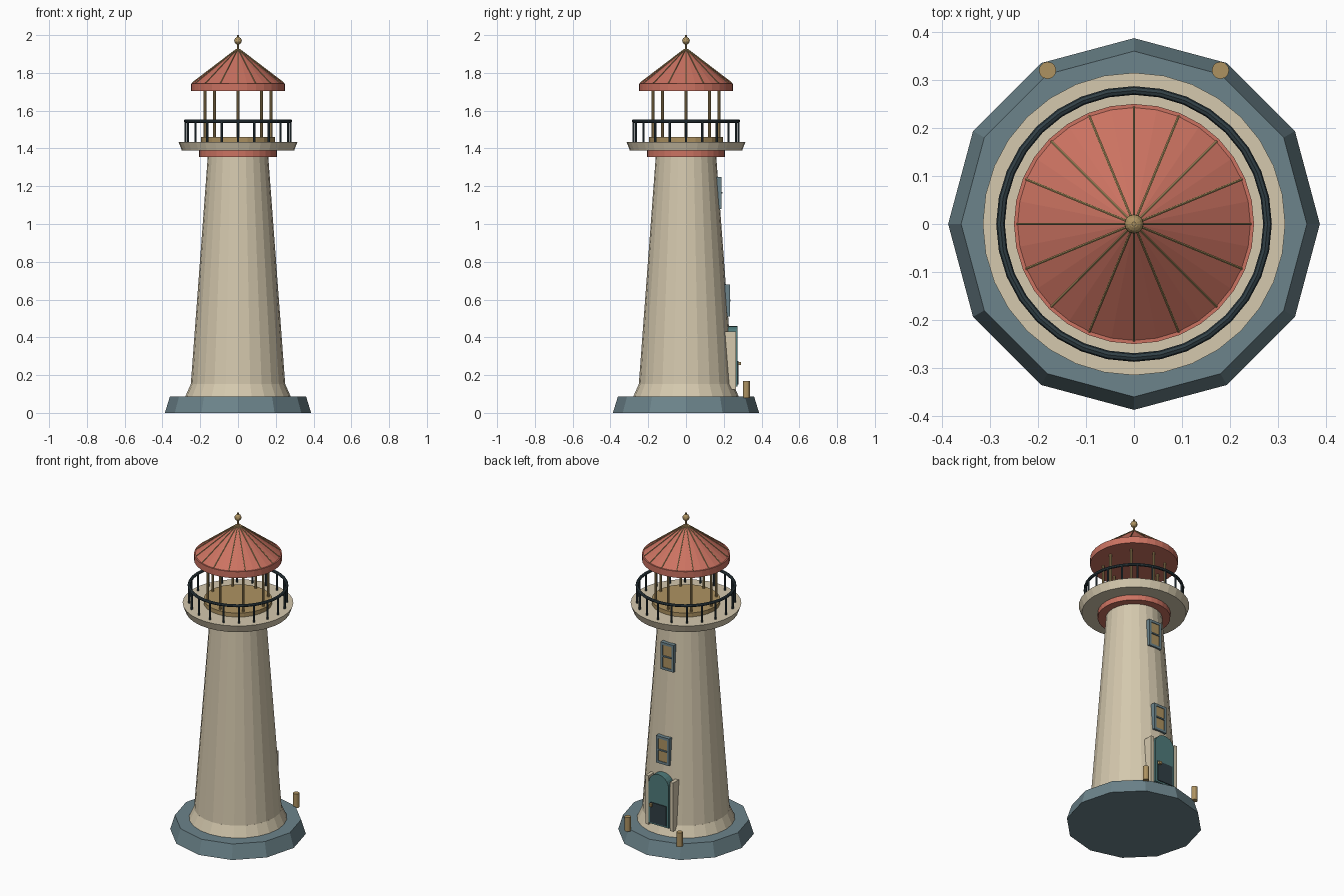
import bpy, bmesh
from math import sin, cos, pi
from mathutils import Vector

if "Cube" in bpy.data.objects:
    bpy.data.objects.remove(bpy.data.objects["Cube"])


def mat(name, rgb):
    m = bpy.data.materials.new(name)
    m.diffuse_color = (*rgb, 1)
    m.use_nodes = True
    m.node_tree.nodes["Principled BSDF"].inputs["Base Color"].default_value = m.diffuse_color
    return m


SLATE = mat("slate", (0.15, 0.23, 0.26))
CREAM = mat("cream", (0.66, 0.58, 0.42))
RED = mat("red", (0.60, 0.17, 0.12))
IRON = mat("iron", (0.03, 0.05, 0.06))
BRASS = mat("brass", (0.42, 0.29, 0.12))
TEAL = mat("teal", (0.08, 0.20, 0.20))


def finish(bm, name, material):
    bmesh.ops.recalc_face_normals(bm, faces=bm.faces)
    me = bpy.data.meshes.new(name)
    bm.to_mesh(me)
    bm.free()
    me.materials.append(material)
    ob = bpy.data.objects.new(name, me)
    bpy.context.collection.objects.link(ob)
    return ob


def lathe(name, profile, n, material, at=(0, 0)):
    """Closed solid of revolution from (radius, z) pairs, bottom to top."""
    bm = bmesh.new()
    rings = [[bm.verts.new((at[0] + r * cos(2 * pi * i / n), at[1] + r * sin(2 * pi * i / n), z))
              for i in range(n)] for r, z in profile]
    for a, b in zip(rings, rings[1:]):
        for i in range(n):
            j = (i + 1) % n
            bm.faces.new((a[i], a[j], b[j], b[i]))
    bm.faces.new(rings[0][::-1])
    bm.faces.new(rings[-1])
    return finish(bm, name, material)


def rod(name, p, q, r, material, n=8):
    """Straight bar between two points."""
    p, q = Vector(p), Vector(q)
    bm = bmesh.new()
    bmesh.ops.create_cone(bm, cap_ends=True, segments=n, radius1=r, radius2=r, depth=(q - p).length)
    ob = finish(bm, name, material)
    ob.location = (p + q) / 2
    ob.rotation_euler = (q - p).to_track_quat('Z', 'Y').to_euler()
    return ob


def box(name, x, y, z, material):
    """Box from (min, max) ranges."""
    bm = bmesh.new()
    bmesh.ops.create_cube(bm, size=1)
    for v in bm.verts:
        v.co = [(a + b) / 2 + c * (b - a) for (a, b), c in zip((x, y, z), v.co)]
    return finish(bm, name, material)


def polar(r, i, n, z):
    return (r * cos(2 * pi * i / n), r * sin(2 * pi * i / n), z)


# Base, tower and gallery
lathe("base", [(0.387, 0), (0.36, 0.088)], 12, SLATE)
lathe("plinth", [(0.28, 0.085), (0.25, 0.152)], 24, CREAM)
lathe("tower", [(0.25, 0.15), (0.16, 1.36)], 24, CREAM)
lathe("collar", [(0.207, 1.355), (0.207, 1.39)], 32, RED)
lathe("gallery", [(0.297, 1.388), (0.315, 1.435)], 32, CREAM)

# Railing
bpy.ops.mesh.primitive_torus_add(major_radius=0.278, minor_radius=0.009, major_segments=32,
                                 minor_segments=8, location=(0, 0, 1.545))
rail = bpy.context.object
rail.name = "top_rail"
rail.data.materials.append(IRON)
for i in range(20):
    rod("rail_post", polar(0.278, i, 20, 1.43), polar(0.278, i, 20, 1.545), 0.006, IRON)

# Lantern room
lathe("lantern_floor", [(0.195, 1.43), (0.195, 1.46)], 24, BRASS)
for i in range(8):
    rod("lantern_column", polar(0.175, i, 8, 1.45), polar(0.175, i, 8, 1.72), 0.008, BRASS)

# Roof with ribs and finial
lathe("roof_rim", [(0.25, 1.705), (0.25, 1.745)], 32, RED)
lathe("roof", [(0.245, 1.743), (0.006, 1.925)], 32, RED)
for i in range(16):
    rod("roof_rib", polar(0.243, i, 16, 1.746), polar(0.008, i, 16, 1.925), 0.003, BRASS, 6)
rod("finial_rod", (0, 0, 1.91), (0, 0, 2.0), 0.005, BRASS)
bpy.ops.mesh.primitive_uv_sphere_add(segments=12, ring_count=8, radius=0.02, location=(0, 0, 1.97))
ball = bpy.context.object
ball.name = "finial_ball"
ball.data.materials.append(BRASS)

# Bollards and door posts either side of the entrance
for s in (-1, 1):
    lathe("bollard", [(0.018, 0.08), (0.018, 0.168)], 12, BRASS, (s * 0.18, 0.32))
    xs = sorted((s * 0.074, s * 0.096))
    box("door_post", xs, (0.2, 0.266), (0.125, 0.43), CREAM)

# Arched door
bm = bmesh.new()
outline = [(-0.07, 0.14), (0.07, 0.14)] + [
    (0.07 * cos(pi * k / 10), 0.39 + 0.07 * sin(pi * k / 10)) for k in range(11)]
face = bm.faces.new([bm.verts.new((x, 0.2, z)) for x, z in outline])
out = bmesh.ops.extrude_face_region(bm, geom=[face])
for v in out["geom"]:
    if isinstance(v, bmesh.types.BMVert):
        v.co.y = 0.272
bm.faces.new([bm.verts.new((x, 0.2, z)) for x, z in outline]) if not face.is_valid else None
finish(bm, "door", TEAL)
box("door_panel", (-0.055, 0.055), (0.265, 0.277), (0.15, 0.275), IRON)
box("door_knob", (0.038, 0.054), (0.27, 0.291), (0.253, 0.27), BRASS)

# Windows: frame bars, pane and crossbar
for name, zc, front in (("lower_window", 0.595, 0.233), ("upper_window", 1.165, 0.189)):
    back = front - 0.04
    for s in (-1, 1):
        box(name + "_side", sorted((s * 0.03, s * 0.045)), (back, front), (zc - 0.085, zc + 0.085), SLATE)
        box(name + "_bar", (-0.03, 0.03), (back, front),
            sorted((zc + s * 0.07, zc + s * 0.085)), SLATE)
    box(name + "_pane", (-0.03, 0.03), (back, front - 0.004), (zc - 0.07, zc + 0.07), BRASS)
    box(name + "_crossbar", (-0.03, 0.03), (back, front + 0.003), (zc - 0.004, zc + 0.004), SLATE)
